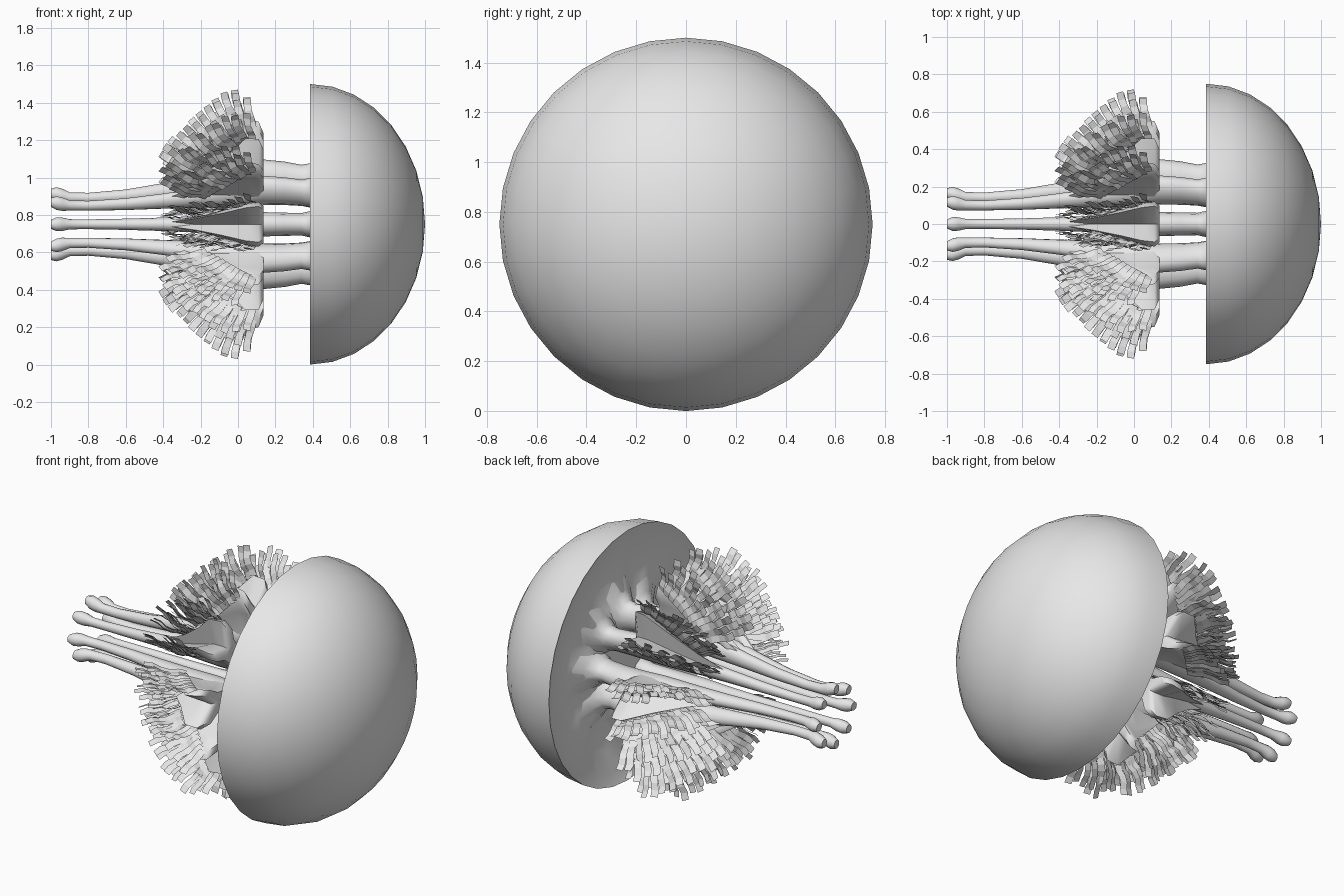
import bpy, bmesh, math, random
from mathutils import Vector

if "Cube" in bpy.data.objects:
    bpy.data.objects.remove(bpy.data.objects["Cube"], do_unlink=True)

ARMS = 8
CENTRE = 0.75      # height of the body axis, which runs along x
random.seed(4)

grey = bpy.data.materials.new("pale_grey")
grey.use_nodes = True
grey.diffuse_color = (0.8, 0.8, 0.8, 1)
grey.node_tree.nodes["Principled BSDF"].inputs["Base Color"].default_value = (0.8, 0.8, 0.8, 1)


def loft(bm, rings, caps=True):
    """Skin a list of closed rings of points."""
    loops = [[bm.verts.new(p) for p in ring] for ring in rings]
    for a, b in zip(loops, loops[1:]):
        n = len(a)
        for i in range(n):
            j = (i + 1) % n
            bm.faces.new((a[i], a[j], b[j], b[i]))
    if caps:
        bm.faces.new(loops[0])
        bm.faces.new(loops[-1])


def mesh_from(bm, name, recalc=True):
    bmesh.ops.remove_doubles(bm, verts=bm.verts, dist=0.0002)
    if recalc:
        bmesh.ops.recalc_face_normals(bm, faces=bm.faces)
    me = bpy.data.meshes.new(name)
    bm.to_mesh(me)
    bm.free()
    me.materials.append(grey)
    return me


def place(me, name, angle=0.0, smooth=40):
    ob = bpy.data.objects.new(name, me)
    bpy.context.collection.objects.link(ob)
    ob.location.z = CENTRE
    ob.rotation_euler.x = angle
    if smooth:
        bpy.ops.object.select_all(action="DESELECT")
        ob.select_set(True)
        bpy.context.view_layer.objects.active = ob
        bpy.ops.object.shade_smooth_by_angle(angle=math.radians(smooth))
    return ob


# Bell: domed outside, then a lobed hollow underside
def bell_ring(x, r, ripple=0.0, n=32):
    ring = []
    for i in range(n):
        a = i * math.tau / n
        ring.append((x - ripple * math.cos(ARMS * a), r * math.cos(a), r * math.sin(a)))
    return ring


bm = bmesh.new()
rings = []
for k in range(9):
    t = math.pi / 2 * (1 - k / 8)
    rings.append(bell_ring(0.385 + 0.615 * math.sin(t), max(0.75 * math.cos(t), 0.0001)))
for x, r, ripple in [(0.39, 0.742, 0), (0.41, 0.68, 0), (0.45, 0.56, 0.01), (0.46, 0.44, 0.025),
                     (0.42, 0.33, 0.02), (0.4, 0.24, 0.01), (0.4, 0.15, 0), (0.4, 0.0001, 0)]:
    rings.append(bell_ring(x, r, ripple))
loft(bm, rings, caps=False)
place(mesh_from(bm, "bell"), "bell", smooth=60)

# Arm: x, distance from axis, radial half width, sideways half width
ARM = [(-1.0, 0.165, 0.026, 0.024), (-0.97, 0.16, 0.038, 0.037), (-0.94, 0.152, 0.038, 0.036),
       (-0.9, 0.142, 0.029, 0.027), (-0.8, 0.14, 0.028, 0.026), (-0.6, 0.152, 0.034, 0.03),
       (-0.4, 0.175, 0.045, 0.036), (-0.2, 0.2, 0.06, 0.045), (0, 0.23, 0.08, 0.06),
       (0.13, 0.257, 0.09, 0.065), (0.25, 0.25, 0.085, 0.062), (0.34, 0.238, 0.08, 0.06),
       (0.385, 0.238, 0.088, 0.07), (0.42, 0.25, 0.13, 0.1), (0.45, 0.27, 0.19, 0.13)]
bm = bmesh.new()
loft(bm, [[(x, r + h * math.cos(i * math.tau / 12), w * math.sin(i * math.tau / 12))
           for i in range(12)] for x, r, h, w in ARM])
arm_mesh = mesh_from(bm, "arm")

# Web: a grooved wedge widening outward; x, inner and outer distance, half width
WEB = [(-0.36, 0.17, 0.22, 0.015), (-0.22, 0.2, 0.31, 0.04), (-0.08, 0.22, 0.43, 0.075),
       (0.04, 0.24, 0.56, 0.11), (0.11, 0.26, 0.55, 0.12), (0.135, 0.28, 0.49, 0.1)]
bm = bmesh.new()
sections = []
for x, inner, outer, w in WEB:
    groove = inner + 0.55 * (outer - inner)
    waist = inner + 0.5 * (outer - inner)
    sections.append([(x, inner, -0.5 * w), (x, waist, -0.62 * w), (x, outer - 0.04, -w),
                     (x, outer, -0.8 * w), (x, groove, 0), (x, outer, 0.8 * w),
                     (x, outer - 0.04, w), (x, waist, 0.62 * w), (x, inner, 0.5 * w)])
loft(bm, sections)
web_mesh = mesh_from(bm, "web")

# Fringe: rows of wide ribbons along both lips of the web, waving sideways
def ribbon(bm, base, heading, length, width, lean, twist, steps=5):
    p = Vector(base)
    previous = None
    for s in range(steps + 1):
        turn = heading + 0.15 * math.sin(s * 1.1)
        d = Vector((math.cos(turn), math.sin(turn), lean + 0.35 * math.sin(s * 1.6))).normalized()
        across = Vector((-d.y, d.x, 0)) * math.cos(twist) + Vector((0, 0, 1)) * math.sin(twist)
        pair = [bm.verts.new(p - across * width / 2), bm.verts.new(p + across * width / 2)]
        if previous:
            bm.faces.new((previous[0], previous[1], pair[1], pair[0]))
        previous = pair
        p = p + d * length / steps


bm = bmesh.new()
COUNT = 11
for side in (-1, 1):
    for row in range(2):
        for i in range(COUNT):
            f = (i + 0.5 * row) / (COUNT - 0.5)
            base = (-0.22 + 0.26 * f + 0.04 * row, 0.29 + 0.27 * f - 0.05 * row,
                    side * (0.035 + 0.07 * f + 0.012 * row))
            heading = math.radians(155 - 35 * f - 20 * f ** 3)
            ribbon(bm, base, heading, random.uniform(0.21, 0.25) - 0.05 * f, 0.042,
                   side * random.uniform(0.0, 0.3), random.uniform(-0.3, 0.3))
fringe_mesh = mesh_from(bm, "fringe", recalc=False)

# Repeat the arm, its web and its fringe around the axis
for k in range(ARMS):
    a = k * math.tau / ARMS
    place(arm_mesh, f"arm_{k + 1}", a, 60)
    place(web_mesh, f"web_{k + 1}", a, 65)
    place(fringe_mesh, f"fringe_{k + 1}", a, 0)
